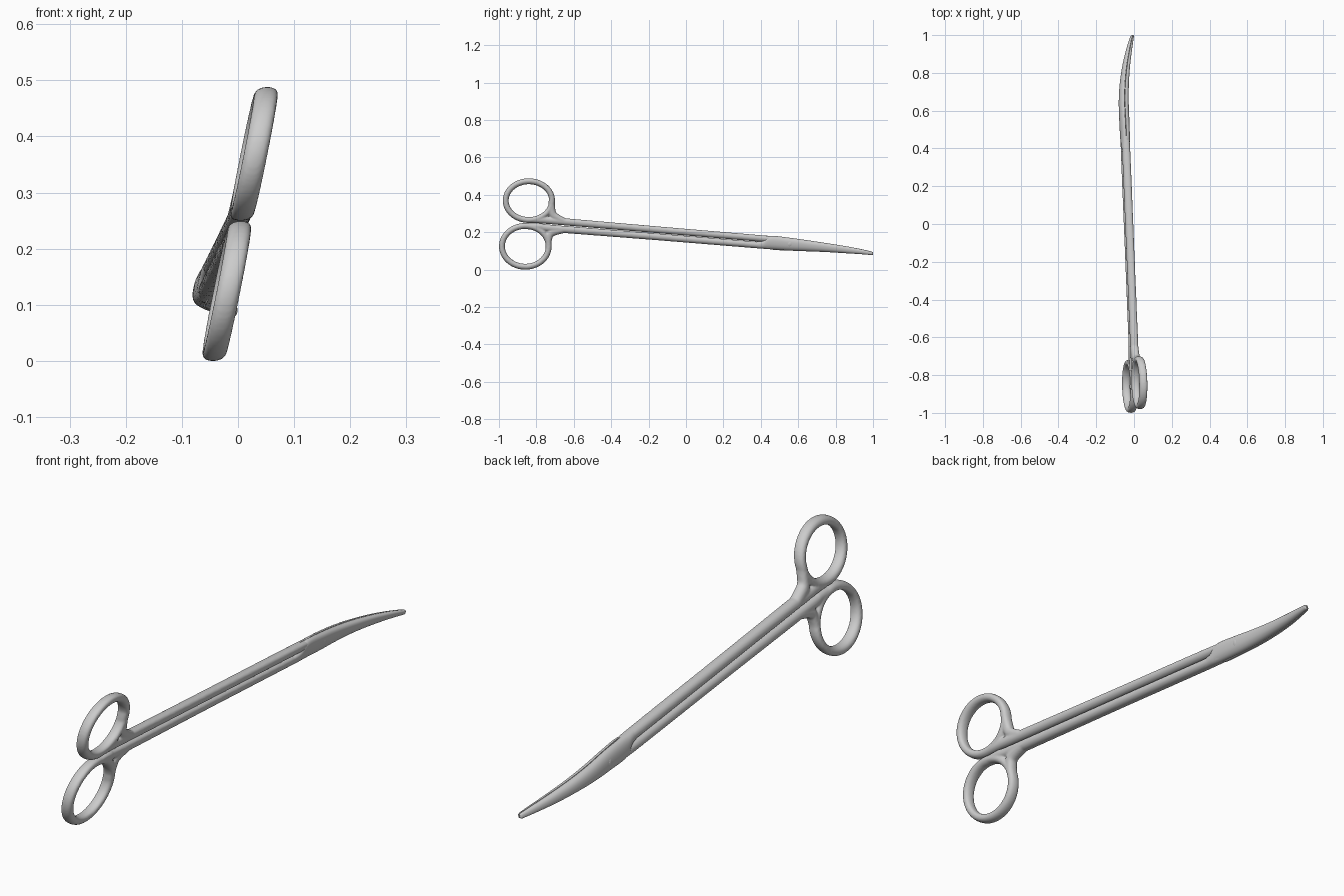
import bpy, bmesh, math
from mathutils import Vector

if "Cube" in bpy.data.objects:
    bpy.data.objects.remove(bpy.data.objects["Cube"])


def place(y, z, d):
    """Tilted scissor plane: (y, z) in the plane, d across it; the tip curls to +x."""
    bend = 0.064 * (max(0.0, y - 0.6) / 0.4) ** 2
    return Vector((0.005 + 0.2 * (z - 0.25) - 0.024 * (y + 0.85) + d + bend, y, z))


def spline(pts, steps):
    """Catmull-Rom through tuples of any length."""
    out = []
    for i in range(len(pts) - 1):
        p0, p1, p2, p3 = pts[max(i - 1, 0)], pts[i], pts[i + 1], pts[min(i + 2, len(pts) - 1)]
        for s in range(steps):
            t = s / steps
            out.append(tuple(0.5 * (2 * b + (c - a) * t + (2 * a - 5 * b + 4 * c - e) * t * t
                                    + (3 * b - a - 3 * c + e) * t ** 3)
                             for a, b, c, e in zip(p0, p1, p2, p3)))
    return out + [pts[-1]]


def skin(bm, loops, closed=False):
    rows = [[bm.verts.new(p) for p in loop] for loop in loops]
    n = len(rows[0])
    for i in range(len(rows) if closed else len(rows) - 1):
        a, b = rows[i], rows[(i + 1) % len(rows)]
        for k in range(n):
            bm.faces.new((a[k], a[(k + 1) % n], b[(k + 1) % n], b[k]))
    if not closed:
        bm.faces.new(rows[0][::-1])
        bm.faces.new(rows[-1])


def tube(bm, path, closed=False, sides=20):
    """Sweep an oval along (y, z, half width, half thickness) stations."""
    loops, n = [], len(path)
    for i, (y, z, w, h) in enumerate(path):
        a = path[(i - 1) % n] if closed else path[max(i - 1, 0)]
        b = path[(i + 1) % n] if closed else path[min(i + 1, n - 1)]
        ty, tz = b[0] - a[0], b[1] - a[1]
        length = math.hypot(ty, tz)
        ny, nz = -tz / length, ty / length
        loop = []
        for k in range(sides):
            t = math.tau * k / sides
            c = math.copysign(abs(math.cos(t)) ** 0.85, math.cos(t)) * w
            s = math.copysign(abs(math.sin(t)) ** 0.85, math.sin(t)) * h
            loop.append(place(y + ny * c, z + nz * c, s))
        loops.append(loop)
    skin(bm, loops, closed)


def finish(bm, name):
    bmesh.ops.recalc_face_normals(bm, faces=bm.faces[:])
    me = bpy.data.meshes.new(name)
    bm.to_mesh(me)
    bm.free()
    ob = bpy.data.objects.new(name, me)
    bpy.context.collection.objects.link(ob)
    return ob


def handle(name, centre, radii, neck, shank):
    """Finger ring, flared neck and long shank fused into one smooth piece."""
    bm = bmesh.new()
    ring = [(centre[0] + radii[0] * math.cos(math.tau * i / 64),
             centre[1] + radii[1] * math.sin(math.tau * i / 64), 0.0158, 0.0215) for i in range(64)]
    tube(bm, ring, closed=True)
    tube(bm, spline(neck, 8))
    tube(bm, spline(shank, 10))
    ob = finish(bm, name)
    rm = ob.modifiers.new("fuse", 'REMESH')
    rm.mode = 'VOXEL'
    rm.voxel_size = 0.004
    rm.use_smooth_shade = True
    sm = ob.modifiers.new("soften", 'SMOOTH')
    sm.factor = 0.5
    sm.iterations = 5


handle("upper_handle", (-0.84, 0.369), (0.124, 0.1035),
       [(-0.717, 0.385, .0155, .021), (-0.718, 0.335, .018, .021),
        (-0.708, 0.290, .021, .021), (-0.65, 0.257, .018, .021)],
       [(-0.86, 0.265, .014, .020), (-0.77, 0.265, .018, .021), (-0.70, 0.260, .019, .021),
        (-0.15, 0.213, .018, .021), (0.40, 0.1665, .0175, .021), (0.46, 0.160, .016, .016)])
handle("lower_handle", (-0.859, 0.1245), (0.125, 0.109),
       [(-0.735, 0.115, .0155, .021), (-0.734, 0.160, .017, .021),
        (-0.719, 0.197, .021, .021), (-0.65, 0.215, .018, .021)],
       [(-0.88, 0.232, .014, .020), (-0.78, 0.229, .018, .021), (-0.70, 0.219, .019, .021),
        (-0.15, 0.175, .018, .021), (0.40, 0.130, .0175, .021), (0.46, 0.126, .016, .016)])

# Blade outline: y, top z, bottom z, thickness of one blade
OUTLINE = [(0.45, .180, .109, .0225), (0.55, .171, .102, .024), (0.65, .157, .098, .024),
           (0.75, .142, .094, .022), (0.85, .126, .088, .018), (0.93, .111, .083, .0135),
           (0.98, .100, .079, .0095), (0.995, .096, .078, .007), (1.0, .092, .081, .003)]


def blade(name, side, start):
    """Half-oval blade, flat on the seam, widening from its own shank at the joint."""
    bm = bmesh.new()
    loops = []
    for y, top, bot, th in spline(start + OUTLINE, 8):
        mid, half = (top + bot) / 2, (top - bot) / 2
        loop = []
        for k in range(17):
            a = -math.pi / 2 + math.pi * k / 16
            s, c = math.sin(a), max(math.cos(a), 0)
            d = 0.0012 + th * c ** 0.8
            loop.append(place(min(y, 1.0), mid + half * math.copysign(abs(s) ** 0.85, s), side * d))
        loops.append(loop)
    skin(bm, loops)
    ob = finish(bm, name)
    bpy.ops.object.select_all(action='DESELECT')
    ob.select_set(True)
    bpy.context.view_layer.objects.active = ob
    bpy.ops.object.shade_smooth_by_angle(angle=math.radians(40))


blade("left_blade", -1, [(0.37, .186, .152, .018), (0.41, .183, .140, .021)])
blade("right_blade", 1, [(0.37, .148, .115, .018), (0.41, .155, .112, .021)])

# Pivot screw, nearly flush through both blades
bm = bmesh.new()
skin(bm, [[place(0.555 + r * math.cos(math.tau * k / 24), 0.136 + r * math.sin(math.tau * k / 24), d)
           for k in range(24)]
          for d, r in ((-0.0255, .009), (-0.0245, .011), (0.0245, .011), (0.0255, .009))])
screw = finish(bm, "pivot_screw")
bpy.ops.object.select_all(action='DESELECT')
screw.select_set(True)
bpy.context.view_layer.objects.active = screw
bpy.ops.object.shade_smooth_by_angle(angle=math.radians(35))
